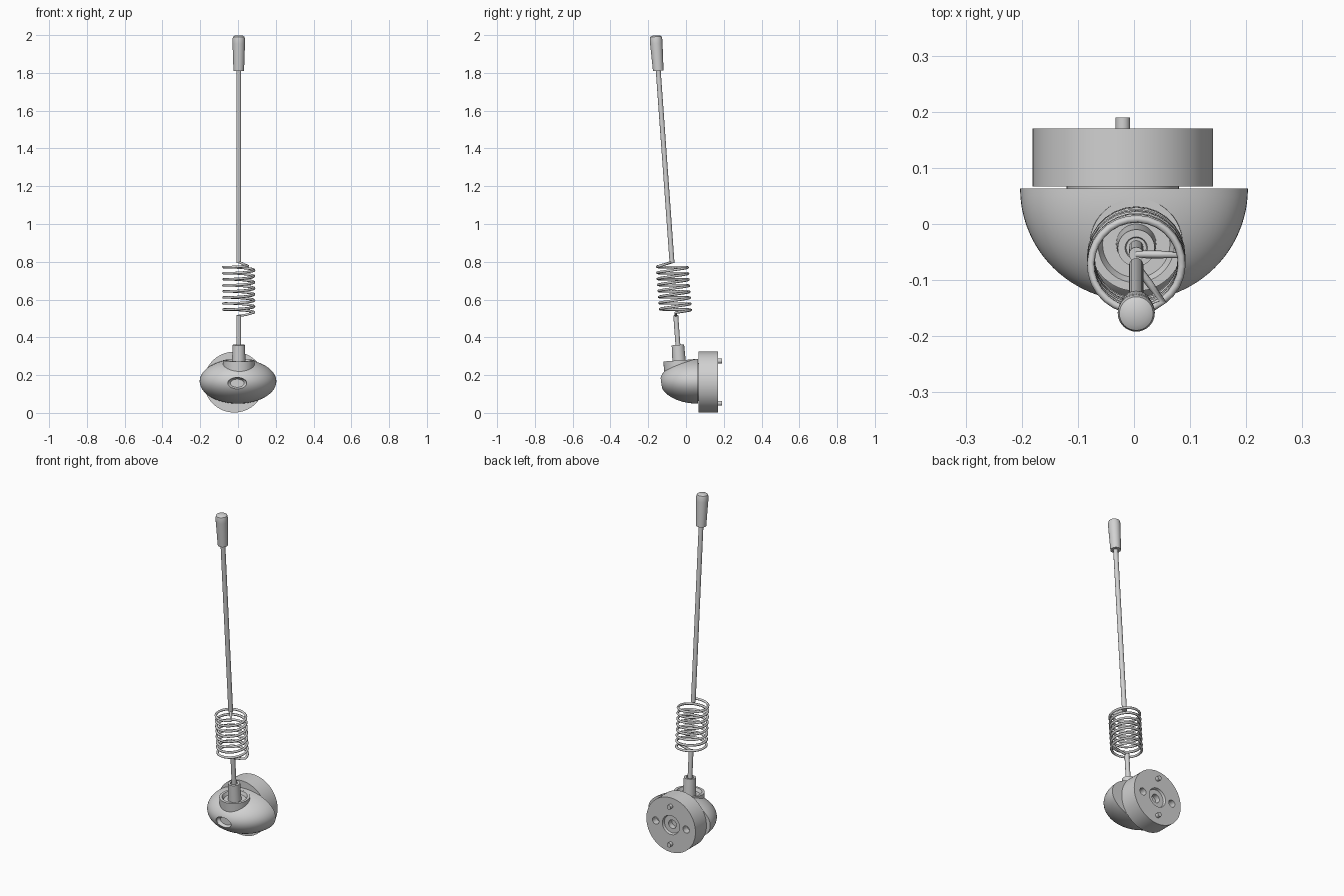
import bpy, bmesh, math
from mathutils import Matrix, Vector

cube = bpy.data.objects.get("Cube")
if cube:
    bpy.data.objects.remove(cube, do_unlink=True)


def make_material(name, value):
    m = bpy.data.materials.new(name)
    m.use_nodes = True
    colour = (value, value, value, 1)
    m.diffuse_color = colour
    m.node_tree.nodes["Principled BSDF"].inputs["Base Color"].default_value = colour
    return m


GREY = make_material("light grey", 0.64)

# Tilted frame shared by the mast parts, and a frame for parts facing the back
MAST = Matrix.Translation((0.004, -0.04, 0.32)) @ Matrix.Rotation(0.0715, 4, "X")
BACK = Matrix.Rotation(-math.pi / 2, 4, "X")


def lathe(name, profile, matrix, sides=48):
    """Revolve (radius, height) points about the local z axis."""
    bm = bmesh.new()
    rings = []
    for r, h in profile:
        if r == 0:
            rings.append([bm.verts.new((0, 0, h))] * sides)
        else:
            turns = [2 * math.pi * i / sides for i in range(sides)]
            rings.append([bm.verts.new((r * math.cos(a), r * math.sin(a), h)) for a in turns])
    for low, high in zip(rings, rings[1:]):
        for i in range(sides):
            j = (i + 1) % sides
            loop = list(dict.fromkeys((low[i], low[j], high[j], high[i])))
            bm.faces.new(loop)
    bmesh.ops.recalc_face_normals(bm, faces=bm.faces[:])
    mesh = bpy.data.meshes.new(name)
    bm.to_mesh(mesh)
    bm.free()
    mesh.transform(matrix)
    mesh.materials.append(GREY)
    obj = bpy.data.objects.new(name, mesh)
    bpy.context.collection.objects.link(obj)
    return obj


def rod(name, radius, low, high, matrix, sides=24):
    return lathe(name, [(0, low), (radius, low), (radius, high), (0, high)], matrix, sides)


def cut(target, cutter):
    """Subtract the cutter, bake the result and discard the cutter."""
    mod = target.modifiers.new("cut", "BOOLEAN")
    mod.operation = "DIFFERENCE"
    mod.solver = "EXACT"
    mod.object = cutter
    deps = bpy.context.evaluated_depsgraph_get()
    mesh = bpy.data.meshes.new_from_object(target.evaluated_get(deps))
    target.modifiers.clear()
    target.data = mesh
    bpy.data.objects.remove(cutter, do_unlink=True)


# Half-ellipsoid body, pointing forward
dome = [(0, 0)]
for i in range(25):
    a = math.pi / 2 * i / 24
    dome.append((math.cos(a) if i < 24 else 0, math.sin(a)))
body_frame = (Matrix.Translation((0, 0.063, 0.167)) @ Matrix.Diagonal((0.203, 0.2, 0.118, 1))
              @ Matrix.Rotation(math.pi / 2, 4, "X"))
body = lathe("body", dome, body_frame, 64)
cut(body, rod("socket_cutter", 0.075, -0.07, 0.1, MAST, 48))

# Oval dished recess in the front of the body
oval = Matrix.Translation((-0.004, 0, 0.157)) @ Matrix.Diagonal((1, 1, 0.6, 1)) @ BACK
cut(body, lathe("recess_cutter", [(0, -0.2), (0.052, -0.2), (0.05, -0.122),
                                  (0.036, -0.108), (0, -0.108)], oval, 40))

# Open socket ring and the collar standing in it
lathe("socket", [(0, -0.1), (0.083, -0.1), (0.083, -0.042), (0.068, -0.042),
                 (0.06, -0.06), (0, -0.06)], MAST)
lathe("collar", [(0, -0.07), (0.036, -0.07), (0.033, 0.04), (0.02, 0.04),
                 (0.018, 0.034), (0, 0.034)], MAST)

# Wall disc with a stepped centre, two screw holes and two pins
CX, CZ = -0.02, 0.163
centre = Matrix.Translation((CX, 0, CZ)) @ BACK
disc = lathe("wall_disc", [(0, 0.055), (0.1, 0.055), (0.1, 0.067), (0.161, 0.067),
                           (0.161, 0.17), (0.056, 0.17), (0.052, 0.156), (0.025, 0.156),
                           (0.025, 0.125), (0, 0.125)], centre, 64)
for side in (-1, 1):
    hole = Matrix.Translation((CX + side * 0.1, 0, CZ)) @ BACK
    cut(disc, rod("hole_cutter", 0.021, 0.13, 0.2, hole))
    pin = Matrix.Translation((CX, 0, CZ + side * 0.112)) @ BACK
    rod("upper_pin" if side > 0 else "lower_pin", 0.013, 0.15, 0.19, pin)

# Mast rods and the tip grip
rod("lower_rod", 0.013, 0.02, 0.198, MAST, 16)
rod("upper_rod", 0.013, 0.475, 1.52, MAST, 16)
lathe("tip_grip", [(0, 1.495), (0.028, 1.495), (0.033, 1.64), (0.033, 1.664),
                   (0.03, 1.676), (0.02, 1.682), (0, 1.683)], MAST, 32)

# Spring coil, hooked onto both rods
TURNS, STEPS, RADIUS = 7.85, 220, 0.081
points = [Vector((0, 0, 0.194)), Vector((0.04, 0, 0.2))]
for i in range(STEPS + 1):
    a = 2 * math.pi * TURNS * i / STEPS
    h = 0.212 + 0.252 * i / STEPS
    points.append(Vector((RADIUS * math.cos(a), RADIUS * math.sin(a), h)))
end = points[-1]
points += [Vector((end.x / 2, end.y / 2, 0.472)), Vector((0, 0, 0.48))]
curve = bpy.data.curves.new("spring_coil", "CURVE")
curve.dimensions = "3D"
curve.bevel_depth = 0.007
curve.bevel_resolution = 1
curve.use_fill_caps = True
spline = curve.splines.new("POLY")
spline.points.add(len(points) - 1)
for sp, p in zip(spline.points, points):
    sp.co = (*(MAST @ p), 1)
curve.materials.append(GREY)
coil = bpy.data.objects.new("spring_coil", curve)
bpy.context.collection.objects.link(coil)

# Smooth shading with crisp edges
bpy.ops.object.select_all(action="DESELECT")
for obj in bpy.context.scene.objects:
    if obj.type == "MESH":
        obj.select_set(True)
        bpy.context.view_layer.objects.active = obj
bpy.ops.object.shade_smooth_by_angle(angle=math.radians(35))
